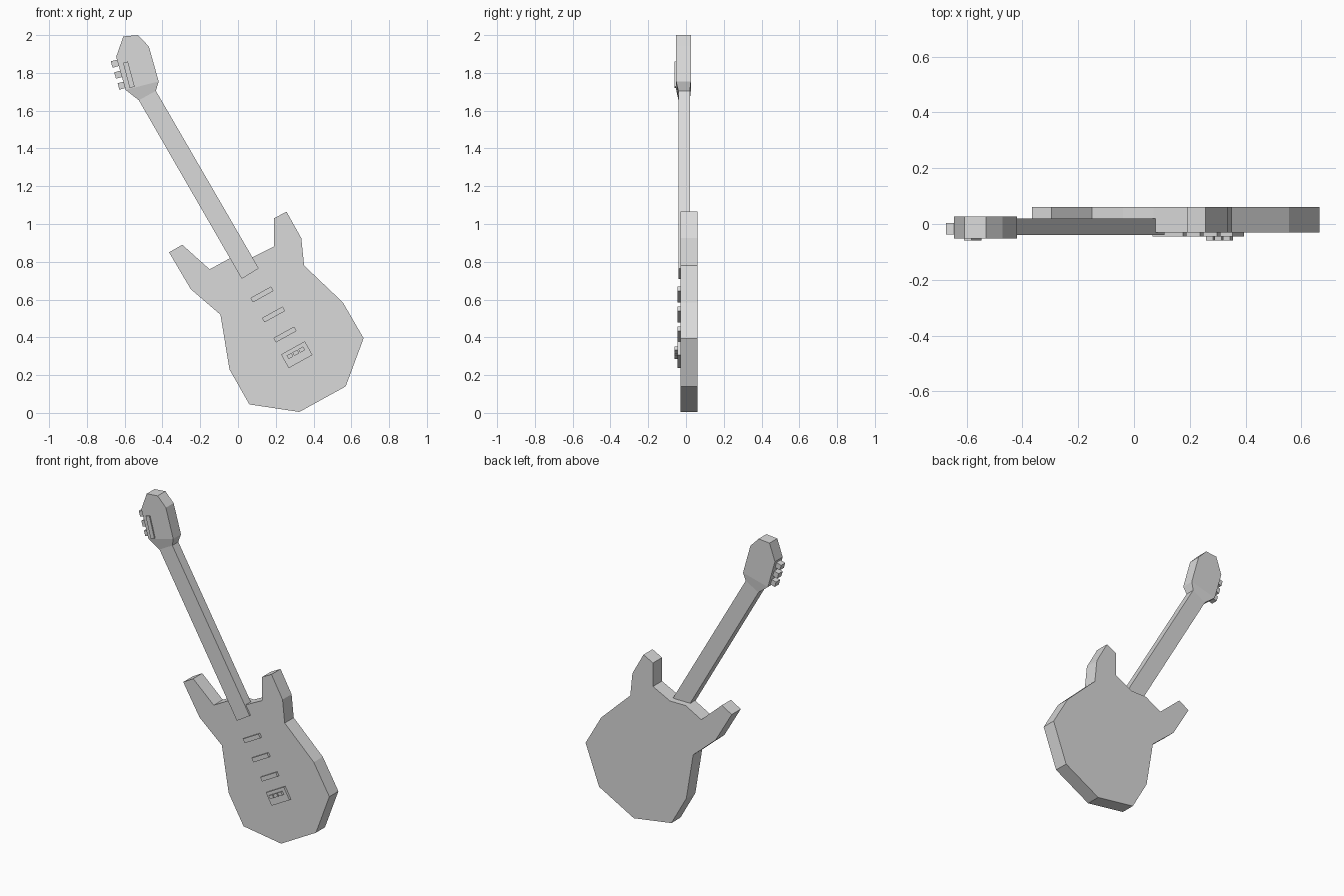
import bpy, bmesh
from math import radians
from mathutils import Matrix

default = bpy.data.objects.get("Cube")
if default:
    bpy.data.objects.remove(default, do_unlink=True)

grey = bpy.data.materials.new("light_grey")
grey.use_nodes = True
colour = (0.7, 0.7, 0.7, 1)
grey.diffuse_color = colour
grey.node_tree.nodes["Principled BSDF"].inputs["Base Color"].default_value = colour


def finish(name, bm):
    bmesh.ops.recalc_face_normals(bm, faces=bm.faces)
    mesh = bpy.data.meshes.new(name)
    bm.to_mesh(mesh)
    bm.free()
    mesh.materials.append(grey)
    obj = bpy.data.objects.new(name, mesh)
    bpy.context.collection.objects.link(obj)
    return obj


def loft(name, front, back, rings):
    """Closed solid between matching front and back (x, z) outlines, at the y pairs in rings."""
    bm = bmesh.new()
    a = [bm.verts.new((x, y, z)) for (x, z), y in zip(front, [r[0] for r in rings])]
    b = [bm.verts.new((x, y, z)) for (x, z), y in zip(back, [r[1] for r in rings])]
    bm.faces.new(a)
    bm.faces.new(b[::-1])
    for i in range(len(a)):
        j = (i + 1) % len(a)
        bm.faces.new((a[i], b[i], b[j], a[j]))
    return finish(name, bm)


def slab(name, outline, y0, y1):
    return loft(name, outline, outline, [(y0, y1)] * len(outline))


def block(name, x, z, width, height, y0, y1, tilt):
    """Box centred at (x, z), turned counter-clockwise as seen from the front."""
    bm = bmesh.new()
    place = (Matrix.Translation((x, (y0 + y1) / 2, z))
             @ Matrix.Rotation(radians(-tilt), 4, 'Y')
             @ Matrix.Diagonal((width, y1 - y0, height, 1)))
    bmesh.ops.create_cube(bm, size=1, matrix=place)
    return finish(name, bm)


# Body with two horns
slab("body", [
    (-.365, .85), (-.295, .89), (-.15, .76), (-.04, .82), (.07, .82), (.19, .88),
    (.19, 1.03), (.257, 1.065), (.335, .925), (.35, .78), (.555, .585), (.665, .395),
    (.57, .14), (.325, .005), (.06, .045), (-.045, .23), (-.093, .52), (-.25, .655)],
    -.03, .061)

# Neck
neck_left, neck_right = (-.525, 1.655), (-.435, 1.705)
slab("neck", [(.02, .71), (.11, .765), neck_right, neck_left], -.04, .02)

# Headstock and the wedge that joins it to the neck
head_left, head_right = (-.595, 1.71), (-.42, 1.755)
slab("headstock", [head_left, head_right, (-.472, 1.94), (-.53, 2.0),
                   (-.607, 1.993), (-.645, 1.885)], -.052, .026)
wedge = [neck_left, neck_right, head_right, head_left]
loft("headstock_joint", wedge, wedge, [(-.04, .02)] * 2 + [(-.052, .026)] * 2)

# Headstock cover and tuning pegs
block("headstock_cover", -.578, 1.79, .027, .138, -.06, -.045, 15)
for i in range(3):
    block(f"tuning_peg_{i + 1}", -.647 + .018 * i, 1.85 - .058 * i, .045, .035, -.037, .004, 15)

# Pickups
for i in range(3):
    block(f"pickup_{i + 1}", .127 + .061 * i, .627 - .106 * i, .125, .027, -.045, -.02, 29)

# Bridge plate and saddles
block("bridge_plate", .311, .308, .144, .083, -.045, -.02, 29)
for i in range(3):
    block(f"bridge_saddle_{i + 1}", .275 + .031 * i, .301 + .017 * i, .029, .021, -.06, -.04, 29)
